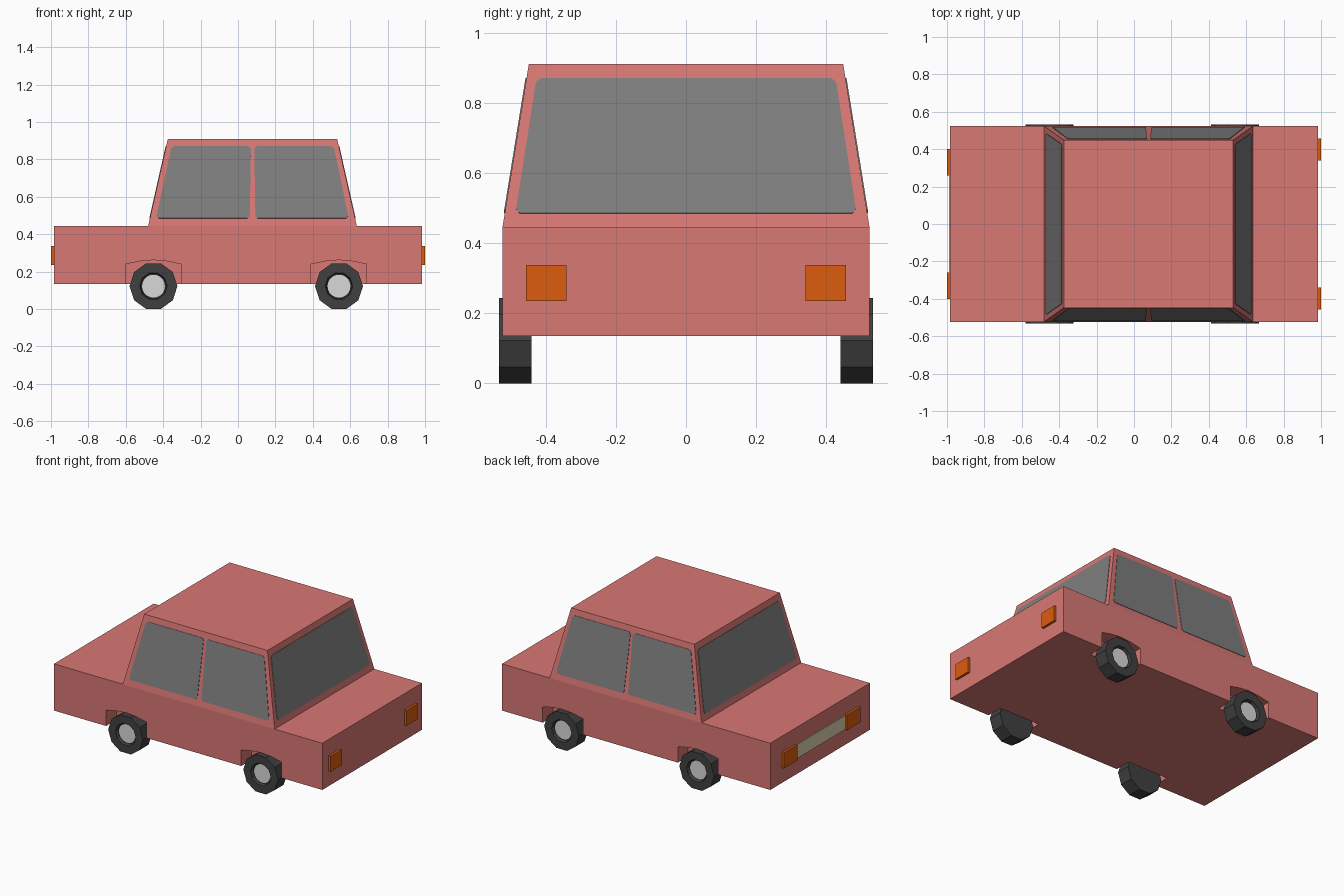
import bpy, bmesh, math
from mathutils import Vector

if "Cube" in bpy.data.objects:
    bpy.data.objects.remove(bpy.data.objects["Cube"])


def srgb(r, g, b):
    def lin(c):
        c /= 255
        return c / 12.92 if c <= 0.04045 else ((c + 0.055) / 1.055) ** 2.4
    return (lin(r), lin(g), lin(b), 1)


def material(name, r, g, b):
    m = bpy.data.materials.new(name)
    m.diffuse_color = srgb(r, g, b)
    m.use_nodes = True
    m.node_tree.nodes["Principled BSDF"].inputs["Base Color"].default_value = m.diffuse_color
    return m


PAINT = material("coral red", 217, 120, 117)
GLASS = material("window grey", 127, 127, 127)
RUBBER = material("tyre black", 64, 64, 64)
METAL = material("hub grey", 216, 216, 216)
ORANGE = material("lamp orange", 220, 92, 14)
CREAM = material("plate cream", 222, 210, 178)


def make(name, bm, mat):
    bmesh.ops.recalc_face_normals(bm, faces=bm.faces)
    mesh = bpy.data.meshes.new(name)
    bm.to_mesh(mesh)
    bm.free()
    mesh.materials.append(mat)
    ob = bpy.data.objects.new(name, mesh)
    bpy.context.collection.objects.link(ob)
    return ob


def loft(bm, rings, cap_start=True, cap_end=True):
    """Skin a list of equal-length closed point rings."""
    rows = [[bm.verts.new(p) for p in ring] for ring in rings]
    n = len(rows[0])
    for a, b in zip(rows, rows[1:]):
        for i in range(n):
            j = (i + 1) % n
            bm.faces.new((a[i], a[j], b[j], b[i]))
    if cap_start:
        bm.faces.new(rows[0][::-1])
    if cap_end:
        bm.faces.new(rows[-1])


def rect(x0, x1, y, z):
    return [(x0, -y, z), (x1, -y, z), (x1, y, z), (x0, y, z)]


def box(name, x0, x1, y0, y1, z0, z1, mat):
    bm = bmesh.new()
    loft(bm, [[(x, y0, z0), (x, y1, z0), (x, y1, z1), (x, y0, z1)] for x in (x0, x1)])
    return make(name, bm, mat)


# Main measurements
HALF, ROOF_HALF = 0.523, 0.448
Z0, Z1, Z2 = 0.135, 0.445, 0.91
AXLES = (-0.452, 0.54)

# Lower body with four arched wheel wells
bm = bmesh.new()
loft(bm, [rect(-0.985, 0.985, HALF, Z0), rect(-0.985, 0.985, HALF, Z1)])
body = make("body", bm, PAINT)

ARCH = [(-0.15, 0.05), (0.146, 0.05), (0.146, 0.24), (0.075, 0.255),
        (0, 0.262), (-0.075, 0.255), (-0.15, 0.24)]
bm = bmesh.new()
for cx in AXLES:
    for s in (-1, 1):
        loft(bm, [[(cx + x, s * y, z) for x, z in ARCH] for y in (0.415, 0.6)])
cutter = make("wheel_well_cutter", bm, PAINT)
cutter.hide_render = True
mod = body.modifiers.new("wells", 'BOOLEAN')
mod.operation, mod.object, mod.solver = 'DIFFERENCE', cutter, 'EXACT'
deps = bpy.context.evaluated_depsgraph_get()
carved = bpy.data.meshes.new_from_object(body.evaluated_get(deps))
body.modifiers.clear()
body.data = carved
bpy.data.objects.remove(cutter)

# Tapered cabin
bm = bmesh.new()
loft(bm, [rect(-0.48, 0.635, HALF, Z1), rect(-0.375, 0.53, ROOF_HALF, Z2)], cap_start=False)
make("cabin", bm, PAINT)


# Windows: thin plates with clipped corners lying on the sloped cabin faces
def window(name, corners, outward):
    c = [Vector(p) for p in corners]
    pts = []
    for i, p in enumerate(c):
        for q in (c[i - 1], c[(i + 1) % 4]):
            pts.append(p + (q - p).normalized() * 0.012)
    n = (c[1] - c[0]).cross(c[3] - c[0]).normalized()
    if n.dot(Vector(outward)) < 0:
        n = -n
    bm = bmesh.new()
    loft(bm, [[p + n * d for p in pts] for d in (-0.002, 0.003)])
    make(name, bm, GLASS)


def slope(low, high, z):
    return low + (high - low) * (z - Z1) / (Z2 - Z1)


B, T = 0.485, 0.87
for s, side in ((-1, "front"), (1, "back")):
    yb, yt = s * slope(HALF, ROOF_HALF, B), s * slope(HALF, ROOF_HALF, T)
    for part, (b0, b1, t1, t0) in (("left", (-0.438, 0.063, 0.069, -0.355)),
                                   ("right", (0.093, 0.592, 0.512, 0.087))):
        window(f"{side}_side_window_{part}",
               [(b0, yb, B), (b1, yb, B), (t1, yt, T), (t0, yt, T)], (0, s, 0))
for name, low, high, s in (("windscreen", -0.48, -0.375, -1), ("rear_window", 0.635, 0.53, 1)):
    xb, xt = slope(low, high, B), slope(low, high, T)
    window(name, [(xb, -0.486, B), (xb, 0.486, B), (xt, 0.426, T), (xt, -0.426, T)], (s, 0, 0))

# Lamps at both ends, and the grille plate between the headlamps
for s, side in ((-1, "near"), (1, "far")):
    a, b = sorted((s * 0.26, s * 0.4))
    box(f"headlamp_{side}", -1.0, -0.98, a, b, 0.235, 0.337, ORANGE)
    a, b = sorted((s * 0.34, s * 0.456))
    box(f"tail_lamp_{side}", 0.98, 1.0, a, b, 0.235, 0.337, ORANGE)
box("grille", -0.99, -0.983, -0.26, 0.26, 0.24, 0.332, CREAM)


# Ten-sided wheels with recessed hubs
def ring(cx, s, r, y, n=10):
    return [(cx + r * math.cos(math.tau * i / n), s * y,
             0.122 + r * math.sin(math.tau * i / n)) for i in range(n)]


for cx, end in zip(AXLES, ("left", "right")):
    for s, side in ((-1, "front"), (1, "back")):
        bm = bmesh.new()
        loft(bm, [ring(cx, s, r, y) for r, y in
                  ((0.128, 0.44), (0.128, 0.533), (0.074, 0.533), (0.068, 0.513))])
        make(f"{side}_{end}_tyre", bm, RUBBER)
        bm = bmesh.new()
        loft(bm, [ring(cx, s, 0.061, y, 20) for y in (0.511, 0.516)])
        make(f"{side}_{end}_hub", bm, METAL)
